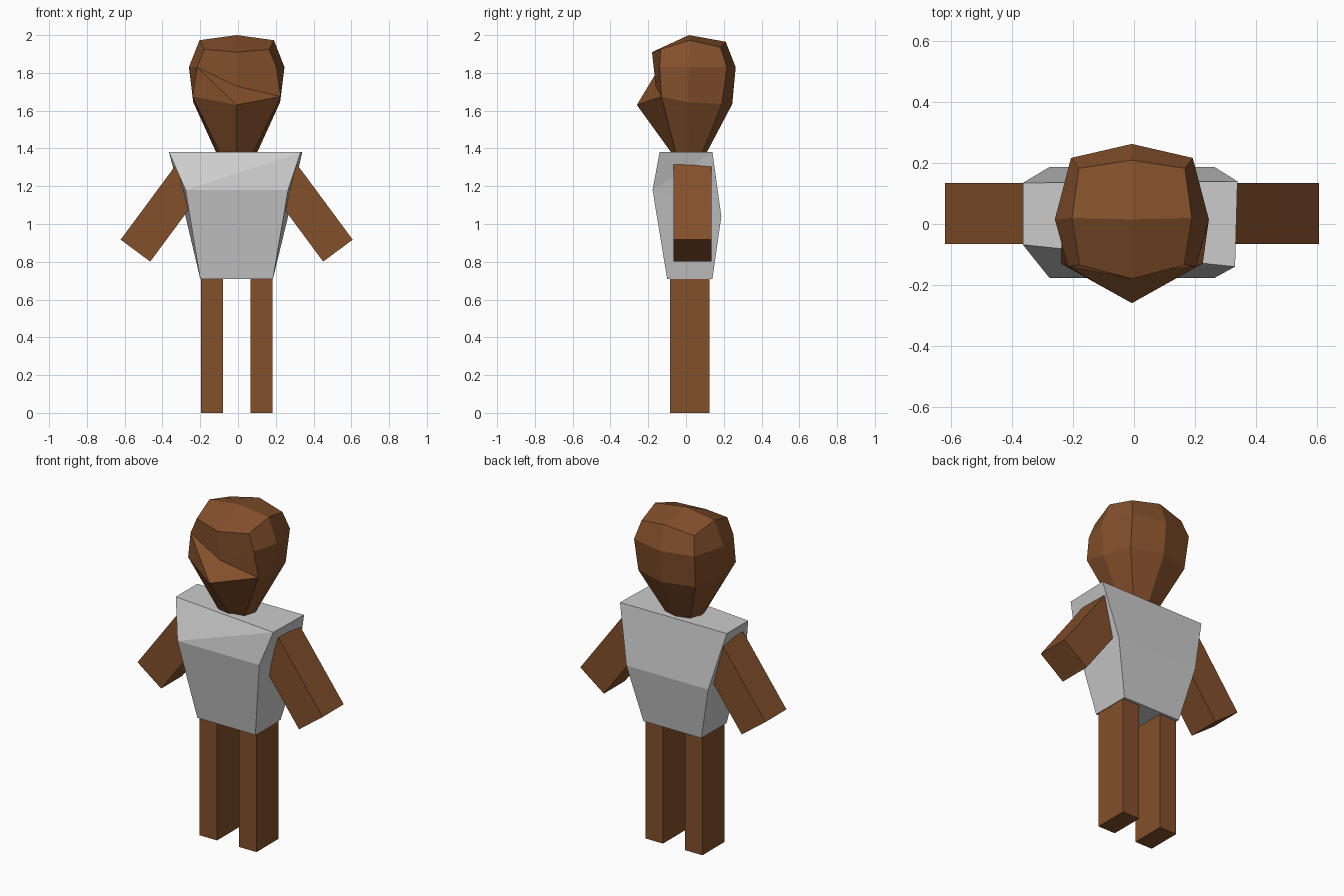
import bpy, bmesh
from mathutils import Matrix, Vector

if "Cube" in bpy.data.objects:
    bpy.data.objects.remove(bpy.data.objects["Cube"])

CX = -0.007  # mirror plane of the figure

skin = bpy.data.materials.new("brown")
skin.diffuse_color = (0.23, 0.08, 0.025, 1)
skin.use_nodes = True
skin.node_tree.nodes["Principled BSDF"].inputs["Base Color"].default_value = skin.diffuse_color


def finish(bm, name, mat=None):
    bmesh.ops.recalc_face_normals(bm, faces=bm.faces)
    mesh = bpy.data.meshes.new(name)
    bm.to_mesh(mesh)
    bm.free()
    ob = bpy.data.objects.new(name, mesh)
    bpy.context.collection.objects.link(ob)
    if mat:
        mesh.materials.append(mat)


def loft(name, rings, splits, tip=None, mat=None):
    """Skin stacked rings; splits[(ring, side)] picks the diagonal of a bent quad."""
    bm = bmesh.new()
    vs = [[bm.verts.new(p) for p in r] for r in rings]
    n = len(rings[0])
    for k in range(len(vs) - 1):
        a, b = vs[k], vs[k + 1]
        for i in range(n):
            j = (i + 1) % n
            d = splits.get((k, i))
            if d == "up":
                faces = [(a[i], a[j], b[j]), (a[i], b[j], b[i])]
            elif d == "down":
                faces = [(a[i], a[j], b[i]), (a[j], b[j], b[i])]
            else:
                faces = [(a[i], a[j], b[j], b[i])]
            for f in faces:
                bm.faces.new(f)
    bm.faces.new(vs[0][::-1])
    top = vs[-1]
    if tip:
        # four quads meeting at the crown
        c = bm.verts.new(tip)
        for i in range(0, n, 2):
            bm.faces.new((top[i], top[i + 1], top[(i + 2) % n], c))
    else:
        bm.faces.new(top)
    finish(bm, name, mat)


def box(name, centre, size, tilt=0.0):
    """Box tilted about the y axis."""
    bm = bmesh.new()
    bmesh.ops.create_cube(bm, size=1, matrix=Matrix.Translation(centre)
                          @ Matrix.Rotation(tilt, 4, 'Y')
                          @ Matrix.Diagonal((*size, 1)))
    finish(bm, name, skin)


# shirt: bottom, chest and shoulder rings
loft("shirt", [
    [(-0.20, -0.10, 0.71), (0.185, -0.10, 0.71), (0.185, 0.14, 0.71), (-0.20, 0.14, 0.71)],
    [(-0.278, -0.177, 1.18), (0.265, -0.177, 1.18), (0.265, 0.187, 1.04), (-0.278, 0.187, 1.04)],
    [(-0.365, -0.068, 1.38), (0.332, -0.14, 1.38), (0.34, 0.14, 1.38), (-0.365, 0.135, 1.38)],
], {(1, 0): "up", (1, 1): "up", (1, 3): "down"})


def mirrored(half):
    """Ring of eight from the five points of its right half, front to back."""
    left = [(-x, y, z) for x, y, z in half[3:0:-1]]
    return [(x + CX, y, z) for x, y, z in half + left]


# head: neck, jaw with nose, brow and crown rings
loft("head", [mirrored(h) for h in (
    [(0, -0.065, 1.36), (0.08, -0.05, 1.36), (0.10, 0.015, 1.36), (0.075, 0.08, 1.36), (0, 0.10, 1.36)],
    [(0, -0.26, 1.63), (0.233, -0.13, 1.675), (0.23, 0.01, 1.645), (0.19, 0.19, 1.635), (0, 0.245, 1.635)],
    [(0, -0.16, 1.73), (0.21, -0.14, 1.83), (0.253, 0.015, 1.83), (0.20, 0.217, 1.83), (0, 0.263, 1.83)],
    [(0, -0.18, 1.91), (0.172, -0.135, 1.925), (0.197, 0.02, 1.973), (0.174, 0.183, 1.935), (0, 0.21, 1.965)],
)], {(1, 0): "down", (1, 7): "down"}, tip=(CX, 0.015, 2.0), mat=skin)

# arms and legs
arm_dir = Vector((0.595, 0, -0.804))
for side, s in (("left", -1), ("right", 1)):
    mid = Vector((0.536, 0.035, 0.859)) - arm_dir * 0.275
    box(f"{side}_arm", (CX + s * mid.x, mid.y, mid.z), (0.195, 0.20, 0.55), -s * 0.637)
    box(f"{side}_leg", (CX + s * 0.131, 0.02, 0.37), (0.115, 0.207, 0.74))
